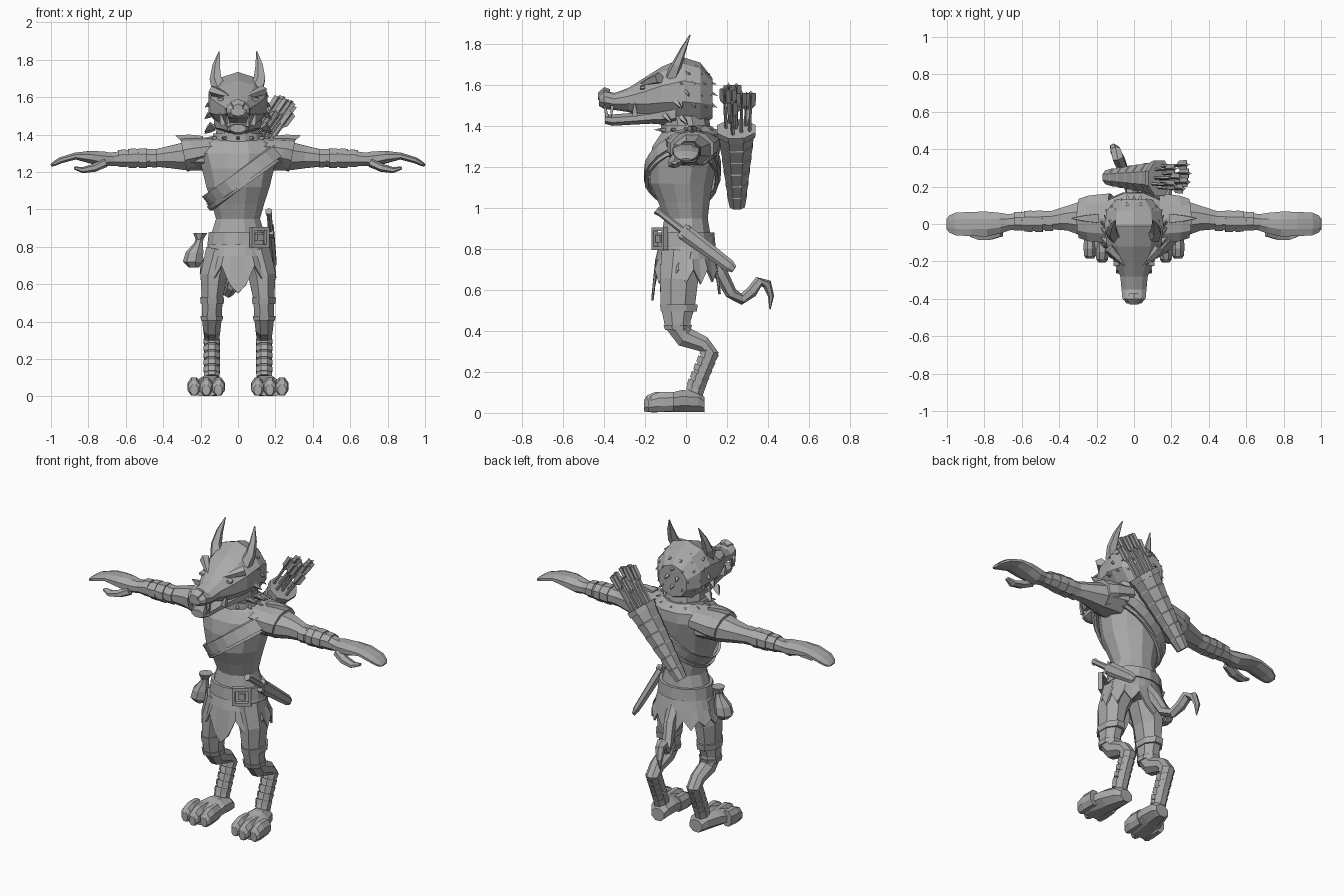
import bpy, bmesh, math, random
from mathutils import Vector as V

random.seed(4)
grey = bpy.data.materials.new("stone_grey")
grey.diffuse_color = (0.4, 0.4, 0.4, 1)
X, Y, Z = V((1, 0, 0)), V((0, 1, 0)), V((0, 0, 1))


def finish(name, bm):
    bmesh.ops.recalc_face_normals(bm, faces=bm.faces[:])
    me = bpy.data.meshes.new(name)
    bm.to_mesh(me)
    bm.free()
    me.materials.append(grey)
    ob = bpy.data.objects.new(name, me)
    bpy.context.collection.objects.link(ob)
    return ob


def loft(name, rings, n=8, u=X, axis=None, cap=True, phase=0.5):
    """Skin rings of (x, y, z, radius along u, radius across)."""
    bm = bmesh.new()
    c = [V(r[:3]) for r in rings]
    rows = []
    for i, r in enumerate(rings):
        t = axis or (c[min(i + 1, len(c) - 1)] - c[max(i - 1, 0)]).normalized()
        side = (u - t * u.dot(t)).normalized()
        v = t.cross(side)
        angs = [2 * math.pi * (k + phase) / n for k in range(n)]
        rows.append([bm.verts.new(c[i] + side * r[3] * math.cos(a) + v * r[4] * math.sin(a)) for a in angs])
    for a, b in zip(rows, rows[1:]):
        for k in range(n):
            bm.faces.new((a[k], a[(k + 1) % n], b[(k + 1) % n], b[k]))
    if cap:
        bm.faces.new(rows[0])
        bm.faces.new(rows[-1])
    return finish(name, bm)


def spike(name, base, tip, r, n=4, flat=1.0):
    base, tip = V(base), V(tip)
    u = X if abs((tip - base).normalized().x) < 0.8 else Y
    return loft(name, [(*base, r, r * flat), (*base.lerp(tip, .5), r * .65, r * .65 * flat),
                       (*tip, r * .06, r * .06)], n, u)


def box(name, centre, size, rot=(0, 0, 0)):
    bm = bmesh.new()
    bmesh.ops.create_cube(bm, size=1)
    for v in bm.verts:
        v.co = V([a * b for a, b in zip(v.co, size)])
    ob = finish(name, bm)
    ob.location, ob.rotation_euler = centre, rot
    return ob


# Torso: height, half width, front, back
BODY = [(.74, .135, -.12, .12), (.86, .15, -.125, .125), (.95, .122, -.11, .11), (1.03, .145, -.14, .12),
        (1.12, .175, -.18, .135), (1.22, .2, -.185, .16), (1.30, .23, -.17, .175),
        (1.36, .2, -.13, .17), (1.40, .11, -.08, .13)]
loft("torso", [(0, (f + b) / 2, z, w, (b - f) / 2) for z, w, f, b in BODY], 12, X, Z)


def body_at(z):
    for a, b in zip(BODY, BODY[1:]):
        if a[0] <= z <= b[0]:
            t = (z - a[0]) / (b[0] - a[0])
            return [p + (q - p) * t for p, q in zip(a, b)]
    return BODY[0] if z < 1 else BODY[-1]


def strap(name, z0, slope, width):
    """Belt that follows the torso on a slanting plane."""
    bm, rows, n = bmesh.new(), [], 24
    for k in range(n):
        a, x = 2 * math.pi * k / n, 0
        for _ in range(6):
            z, w, f, b = body_at(min(z0 + slope * x, 1.36))
            x = .5 * x + .5 * w * math.cos(a)
        y = (f + b) / 2 + (b - f) / 2 * math.sin(a) * 1.04
        p, out = V((x * 1.04, y, z0 + slope * x)), V((math.cos(a), math.sin(a), 0)) * .016
        up = V((-slope, 0, 1)).normalized() * width / 2
        rows.append([bm.verts.new(q) for q in (p - up, p - up + out, p + up + out, p + up)])
    for k in range(n):
        for j in range(4):
            a, b = rows[k], rows[(k + 1) % n]
            bm.faces.new((a[j], b[j], b[(j + 1) % 4], a[(j + 1) % 4]))
    return finish(name, bm)


strap("quiver_strap", 1.16, .8, .07)
strap("quiver_strap_edge", 1.115, .8, .025)
loft("waist_belt", [(0, 0, .81, .168, .145), (0, 0, .88, .16, .138)], 14, X, Z)

# Buckle frame, tongue and plate
q = math.radians(32)
bc = V((.115, -.128, .85))
side = V((math.cos(q), math.sin(q), 0))
for i in (-1, 1):
    box("buckle_side", bc + side * .045 * i, (.018, .025, .11), (0, 0, q))
    box("buckle_bar", bc + Z * .046 * i, (.1, .025, .018), (0, 0, q))
box("buckle_tongue", bc, (.04, .024, .035), (0, 0, q))

# Ragged skirt
bm, N = bmesh.new(), 28
top, mid, low = [], [], []
for k in range(N):
    a = 2 * math.pi * k / N
    ca, sa = math.cos(a), math.sin(a)
    z = .70 if k % 2 else .645 + random.uniform(-.02, .02)
    z = {21: .55, 20: .60, 22: .6, 7: .58, 6: .62}.get(k, z)
    top.append(bm.verts.new((.155 * ca, .13 * sa, .83)))
    mid.append(bm.verts.new((.18 * ca, .15 * sa, .75)))
    low.append(bm.verts.new((.205 * ca, .17 * sa, z)))
for a, b in ((top, mid), (mid, low)):
    for k in range(N):
        bm.faces.new((a[k], a[(k + 1) % N], b[(k + 1) % N], b[k]))
skirt = finish("ragged_skirt", bm)
skirt.modifiers.new("cloth_thickness", 'SOLIDIFY').thickness = .012

# Limbs, mirrored
for s in (1, -1):
    arm = [(.16, .03, 1.285, .13, .085), (.28, .03, 1.285, .10, .082), (.36, .03, 1.28, .07, .065),
           (.44, .02, 1.275, .053, .05), (.54, .015, 1.275, .058, .053), (.68, .01, 1.268, .045, .038)]
    loft("arm", [(s * r[0], *r[1:]) for r in arm], 8, Y)
    for x, r in ((.455, .058), (.51, .063), (.565, .062), (.62, .055)):
        loft("arm_wrap", [(s * (x - .021), .015, 1.274, r, r * .92), (s * (x + .021), .014, 1.273, r * .96, r * .88)], 8, Y)
    hand = [(.66, .01, 1.268, .045, .033), (.72, .005, 1.268, .06, .045), (.79, 0, 1.28, .072, .036),
            (.87, 0, 1.285, .07, .02), (.95, 0, 1.262, .066, .018), (.985, 0, 1.243, .05, .013), (1.0, 0, 1.235, .03, .008)]
    loft("hand", [(s * r[0], *r[1:]) for r in hand], 8, Y)
    thumb = [(.71, -.04, 1.25, .03, .025), (.77, -.055, 1.222, .034, .022), (.83, -.06, 1.21, .03, .016), (.875, -.055, 1.222, .015, .008)]
    loft("thumb", [(s * r[0], *r[1:]) for r in thumb], 6, Y)
    # torn shoulder flaps
    loft("shoulder_flap", [(s * .13, .03, 1.32, .14, .065), (s * .24, .03, 1.30, .128, .085),
                           (s * .29, .03, 1.29, .11, .09)], 10, Y)
    spike("shoulder_point", (s * .2, .03, 1.35), (s * .335, .03, 1.395), .035, 4, 1.8)

    leg = [(.09, -.02, .77, .09, .11), (.13, -.035, .64, .078, .1), (.138, -.04, .52, .06, .09),
           (.14, -.04, .43, .058, .068), (.14, -.005, .37, .05, .055), (.14, .085, .335, .045, .042),
           (.14, .118, .295, .043, .045), (.14, .08, .2, .04, .043), (.14, .04, .1, .045, .048)]
    loft("leg", [(s * r[0], *r[1:]) for r in leg], 8)
    loft("trouser_cuff", [(s * .138, -.035, .495, .066, .095), (s * .138, -.035, .53, .07, .1)], 8, X, Z)
    loft("knee_band", [(s * .14, -.04, .405, .062, .068), (s * .14, -.04, .43, .066, .075)], 8, X, Z)
    for k in range(5):
        t = k / 4
        y, z = .112 - .062 * t, .285 - .15 * t
        loft("shin_wrap", [(s * .14, y + .006, z + .015, .048, .05), (s * .14, y - .006, z - .013, .045, .047)], 8)
    # paws
    paw = [(.13, .09, .04, .045, .04), (.135, .06, .055, .062, .055), (.15, -.02, .058, .08, .058), (.17, -.12, .045, .098, .045), (.173, -.17, .035, .09, .035)]
    loft("paw", [(s * r[0], *r[1:]) for r in paw], 8, X, -Y)
    for dx in (-.065, 0, .065):
        x, f = s * (.17 + dx), .02 * abs(dx) / .065
        loft("toe", [(x, -.06, .055, .034, .05), (x, -.15 + f, .053, .038, .053),
                     (x, -.19 + f, .045, .034, .044), (x, -.205 + f, .035, .022, .03)], 8, X, -Y)

# Head: y, top, bottom, half width
def profile(name, rows, n):
    loft(name, [(0, y, (t + b) / 2, w, (t - b) / 2 * 1.03) for y, t, b, w in rows], n, X, Y)


profile("head", [(-.425, 1.55, 1.50, .04), (-.40, 1.575, 1.485, .065), (-.35, 1.56, 1.48, .07),
                 (-.28, 1.585, 1.47, .077), (-.20, 1.635, 1.44, .115), (-.12, 1.685, 1.425, .152),
                 (-.01, 1.73, 1.41, .167), (.07, 1.705, 1.41, .155), (.13, 1.63, 1.44, .1)], 10)
profile("lower_jaw", [(-.395, 1.455, 1.41, .045), (-.36, 1.458, 1.40, .06), (-.27, 1.465, 1.405, .07),
                      (-.17, 1.48, 1.41, .1), (-.05, 1.52, 1.40, .14)], 8)
loft("nose", [(0, -.43, 1.545, .028, .018), (0, -.40, 1.56, .045, .03), (0, -.37, 1.56, .03, .02)], 6, X, Y)
loft("neck", [(0, .01, 1.33, .13, .12), (0, -.01, 1.45, .12, .12)], 10, X, Z)
loft("collar", [(0, 0, 1.36, .145, .125), (0, -.005, 1.405, .138, .12)], 12, X, Z)
for k in range(12):
    a = 2 * math.pi * k / 12
    d = V((math.cos(a), math.sin(a), 0))
    spike("collar_stud", V((d.x * .135, d.y * .115, 1.382)), V((d.x * .175, d.y * .155, 1.382)), .014)
for s in (1, -1):
    loft("ear", [(s * .095, -.07, 1.64, .045, .035), (s * .118, -.045, 1.70, .034, .026),
                 (s * .115, -.015, 1.77, .022, .016), (s * .1, .02, 1.845, .003, .003)], 5)
    spike("brow", (s * .135, -.13, 1.635), (s * .035, -.235, 1.60), .03, 5)
    loft("eye", [(s * .085, -.2, 1.59, .026, .013), (s * .095, -.225, 1.587, .018, .008)], 6, X, -Y)
    spike("lower_fang", (s * .048, -.385, 1.445), (s * .06, -.40, 1.515), .013)
    spike("lower_tusk", (s * .08, -.25, 1.45), (s * .095, -.25, 1.515), .02)
    spike("upper_fang", (s * .055, -.36, 1.50), (s * .06, -.365, 1.44), .013)
    for z, y in ((1.45, -.1), (1.52, -.05), (1.44, -.02)):
        spike("cheek_tuft", (s * .135, y, z), (s * .178, y + .03, z - .035), .028, 4, .6)

# Fur tufts on the crown and back of the skull
for row in range(6):
    e = math.radians(-18 + row * 19)
    m = max(3, int(9 * math.cos(e)))
    for k in range(m):
        a = math.radians(-5 + 190 * (k + .5 * (row % 2)) / m)
        d = V((math.cos(a) * math.cos(e), math.sin(a) * math.cos(e), math.sin(e)))
        p = V((d.x * .15, -.015 + d.y * .135, 1.565 + d.z * .148))
        spike("fur_tuft", p, p + d * .028 + V((0, .012, -.022)), .018, 4, .6)

# Tail
loft("tail", [(0, .1, .77, .04, .04), (-.01, .17, .68, .035, .035), (-.03, .22, .585, .032, .03),
              (-.05, .27, .555, .03, .028), (-.07, .32, .59, .032, .028), (-.085, .355, .64, .034, .026),
              (-.1, .395, .63, .03, .024), (-.11, .415, .57, .02, .015), (-.11, .41, .505, .003, .003)], 6)

# Quiver with bands and arrows
qa, qb = V((-.145, .25, 1.01)), V((.13, .245, 1.375))
ax = (qb - qa).normalized()
across = Y.cross(ax).normalized()
quiver = []
for k in range(6):
    for t, grow in ((k / 6, 0), ((k + .93) / 6, .004)):
        r = .04 + .052 * t + grow
        quiver.append((*qa.lerp(qb, t), r, r * .8))
loft("quiver", quiver, 8, Y)
loft("quiver_rim", [(*qa.lerp(qb, .96), .1, .08), (*qa.lerp(qb, 1.03), .102, .082)], 8, Y)
for k in range(9):
    a = k * 2.4
    r = .07 * math.sqrt(k / 9)
    off = Y * r * math.cos(a) + across * r * .8 * math.sin(a)
    p = qb - ax * .1 + off
    tip = qb + ax * random.uniform(.17, .25) + off * 1.2 + Z * .02
    d = (tip - p).normalized()
    loft("arrow_shaft", [(*p, .009, .009), (*tip, .009, .009)], 5, Y)
    for u in (Y, across):
        loft("arrow_fletching", [(*(tip - d * .1), .005, .004), (*(tip - d * .075), .025, .004), (*(tip - d * .005), .025, .004)], 4, u, None, True, 0)

# Belt pouch with tied neck
loft("pouch", [(-.235, -.03, .69, .03, .03), (-.24, -.03, .72, .055, .055), (-.23, -.03, .77, .05, .05),
               (-.21, -.03, .82, .025, .03), (-.205, -.03, .84, .022, .025), (-.2, -.03, .875, .04, .04)], 7, X, Z)

# Sheathed dagger
h, g, t = V((.165, -.145, .99)), V((.175, -.01, .885)), V((.195, .235, .70))
loft("dagger_grip", [(*h, .02, .022), (*h.lerp(g, .15), .015, .016), (*g, .015, .018)], 6)
loft("dagger_guard", [(*g.lerp(h, .08), .022, .05), (*g.lerp(t, .05), .022, .05)], 4)
loft("dagger_sheath", [(*g, .02, .04), (*g.lerp(t, .9), .015, .03), (*t, .006, .018)], 6)
